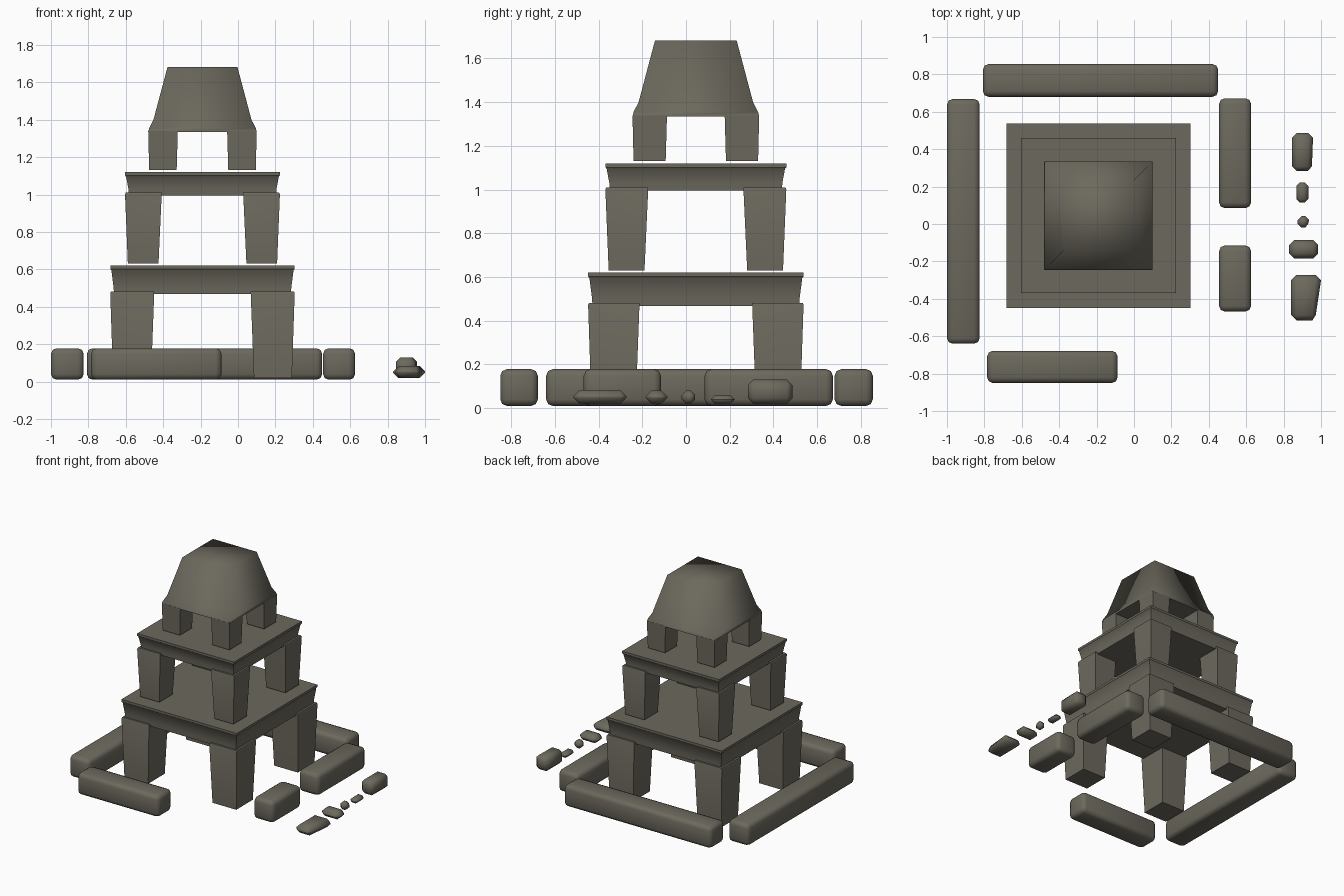
import bpy, bmesh, math
from mathutils import Vector

cube = bpy.data.objects.get("Cube")
if cube:
    bpy.data.objects.remove(cube, do_unlink=True)

stone = bpy.data.materials.new("olive grey stone")
stone.use_nodes = True
COLOUR = (0.15, 0.14, 0.11, 1)
stone.diffuse_color = COLOUR
stone.node_tree.nodes["Principled BSDF"].inputs["Base Color"].default_value = COLOUR

CX, CY = -0.19, 0.045  # tower axis


def finish(name, bm, angle):
    bmesh.ops.recalc_face_normals(bm, faces=bm.faces)
    mesh = bpy.data.meshes.new(name)
    bm.to_mesh(mesh)
    bm.free()
    mesh.materials.append(stone)
    obj = bpy.data.objects.new(name, mesh)
    bpy.context.collection.objects.link(obj)
    bpy.ops.object.select_all(action="DESELECT")
    obj.select_set(True)
    bpy.context.view_layer.objects.active = obj
    bpy.ops.object.shade_smooth_by_angle(angle=math.radians(angle))
    return obj


def loft(name, rings, angle=40):
    """Stack of rectangles, each given as x0, x1, y0, y1, z."""
    bm = bmesh.new()
    loops = []
    for x0, x1, y0, y1, z in rings:
        corners = ((x0, y0), (x1, y0), (x1, y1), (x0, y1))
        loops.append([bm.verts.new((x, y, z)) for x, y in corners])
    for low, high in zip(loops, loops[1:]):
        for i in range(4):
            j = (i + 1) % 4
            bm.faces.new((low[i], low[j], high[j], high[i]))
    bm.faces.new(loops[0][::-1])
    bm.faces.new(loops[-1])
    return finish(name, bm, angle)


def square(half, z):
    return (CX - half, CX + half, CY - half, CY + half, z)


def legs(prefix, levels):
    """Four mirrored legs; levels give outer edge, inner edge and height."""
    for sx, side in ((-1, "right"), (1, "left")):
        for sy, end in ((-1, "front"), (1, "back")):
            rings = []
            for outer, inner, z in levels:
                xs = sorted((CX + sx * outer, CX + sx * inner))
                ys = sorted((CY + sy * outer, CY + sy * inner))
                rings.append((*xs, *ys, z))
            loft(f"{prefix}_leg_{end}_{side}", rings)


# Lower and middle tiers: flared legs under a lipped slab
def tier(prefix, half, opening, foot, under, top):
    shoulder = under + 0.015
    legs(prefix, [(half - 0.015, opening + 0.017, foot),
                  (half, opening, shoulder - 0.01),
                  (half - 0.004, opening, shoulder)])
    loft(prefix + "_slab", [square(half - 0.02, under), square(half - 0.018, shoulder + 0.02),
                            square(half - 0.006, top - 0.025), square(half, top - 0.018),
                            square(half, top)])


tier("lower_tier", 0.493, 0.258, 0.02, 0.467, 0.62)
tier("middle_tier", 0.414, 0.218, 0.63, 0.995, 1.12)

# Crown: short legs under a tapered block
legs("crown", [(0.285, 0.138, 1.13), (0.29, 0.132, 1.34)])
loft("crown_block", [square(0.29, 1.335), square(0.285, 1.355),
                     square(0.262, 1.40), square(0.187, 1.682)], 80)


# Rounded fallen blocks
def block(name, xs, ys, zs, bevel, segments=2, squeeze=0.0):
    bm = bmesh.new()
    bmesh.ops.create_cube(bm, size=1)
    size = Vector((xs[1] - xs[0], ys[1] - ys[0], zs[1] - zs[0]))
    mid = Vector((xs[0] + xs[1], ys[0] + ys[1], zs[0] + zs[1])) / 2
    for v in bm.verts:
        v.co = Vector(a * b for a, b in zip(v.co, size))
    bmesh.ops.bevel(bm, geom=list(bm.edges), offset=bevel, segments=segments,
                    profile=0.5, affect="EDGES", clamp_overlap=True)
    for v in bm.verts:
        # Narrow the outer front corner of uneven stones
        if v.co.x > 0 and v.co.y < 0:
            v.co.x *= 1 - squeeze
        v.co += mid
    finish(name, bm, 60)


HEIGHT = (0.01, 0.178)
block("border_log_right", (-1.0, -0.825), (-0.64, 0.668), HEIGHT, 0.03)
block("border_log_back", (-0.808, 0.45), (0.68, 0.855), HEIGHT, 0.03)
block("border_log_front", (-0.785, -0.088), (-0.85, -0.678), HEIGHT, 0.03)
block("border_log_left_back", (0.455, 0.626), (0.085, 0.672), HEIGHT, 0.03)
block("border_log_left_front", (0.455, 0.626), (-0.468, -0.115), HEIGHT, 0.03)

# Row of loose stones
block("stone_front", (0.84, 1.0), (-0.515, -0.272), (0.02, 0.083), 0.028, 1, 0.35)
block("stone_wide", (0.83, 0.985), (-0.185, -0.085), (0.02, 0.08), 0.027, 1)
block("stone_tiny", (0.875, 0.937), (-0.02, 0.042), (0.02, 0.08), 0.02, 1, 0.2)
block("stone_small", (0.868, 0.932), (0.115, 0.222), (0.02, 0.058), 0.018, 1)
block("stone_back", (0.845, 0.957), (0.283, 0.487), (0.02, 0.13), 0.025, 1, 0.1)
